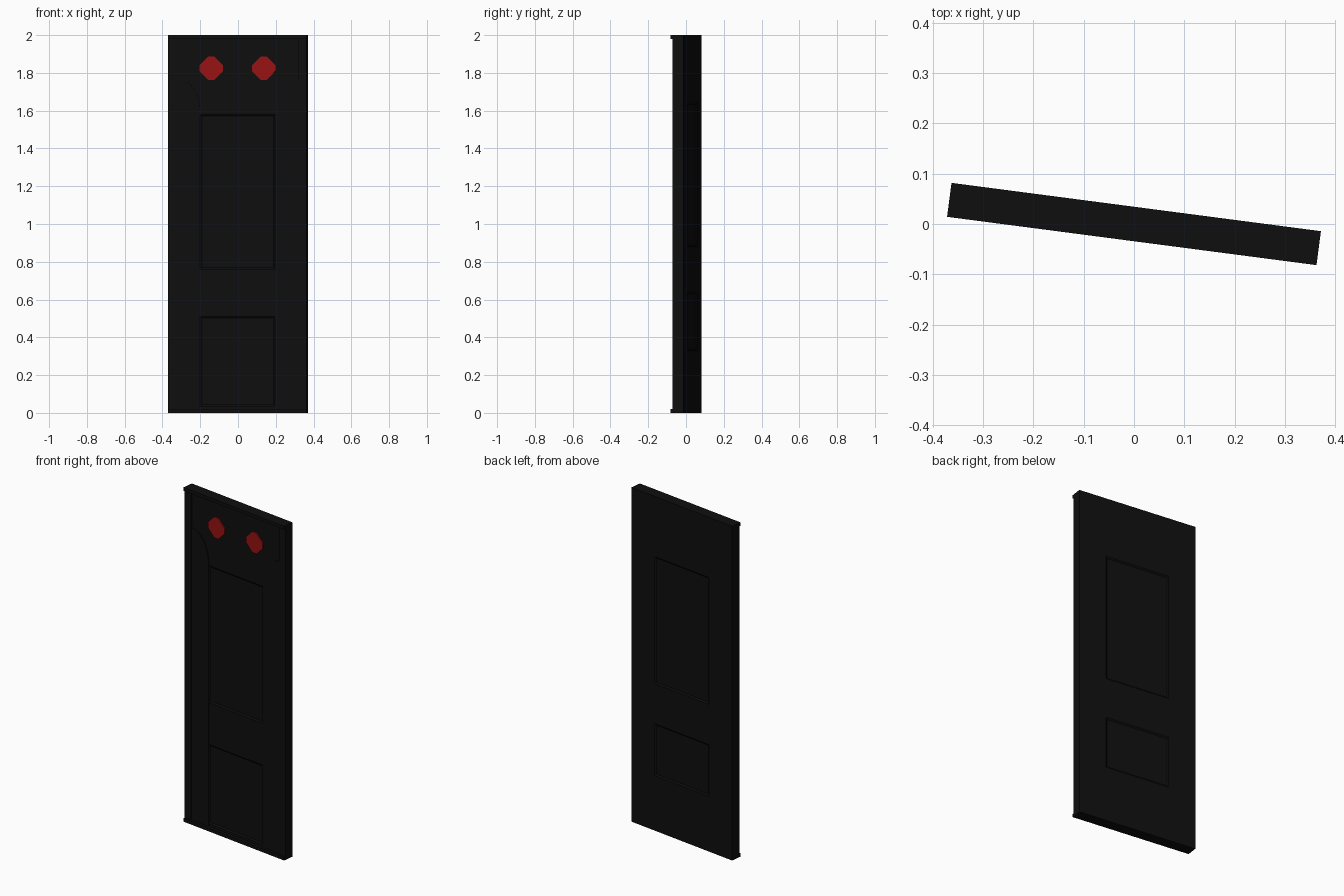
import bpy, bmesh, math

if "Cube" in bpy.data.objects:
    bpy.data.objects.remove(bpy.data.objects["Cube"])

W, H = 0.37, 2.0            # half width, height
FRONT, BACK = -0.034, 0.034
CAP = 0.02                  # cap height
TURN = math.radians(-7.45)  # the door stands slightly ajar


def material(name, rgb):
    m = bpy.data.materials.new(name)
    m.diffuse_color = (*rgb, 1)
    m.use_nodes = True
    m.node_tree.nodes["Principled BSDF"].inputs["Base Color"].default_value = m.diffuse_color
    return m


BLACK = material("near black", (0.0045, 0.0045, 0.0045))
RED = material("dark red", (0.31, 0.006, 0.006))


def finish(name, bm, mat):
    bmesh.ops.recalc_face_normals(bm, faces=bm.faces)
    me = bpy.data.meshes.new(name)
    bm.to_mesh(me)
    bm.free()
    me.materials.append(mat)
    ob = bpy.data.objects.new(name, me)
    ob.rotation_euler.z = TURN
    bpy.context.collection.objects.link(ob)
    return ob


def prism(name, outline, y0, y1, mat):
    """Extrude an (x, z) outline from y0 to y1."""
    bm = bmesh.new()
    face = bm.faces.new([bm.verts.new((x, y0, z)) for x, z in outline])
    ext = bmesh.ops.extrude_face_region(bm, geom=[face])
    for v in ext["geom"]:
        if isinstance(v, bmesh.types.BMVert):
            v.co.y = y1
    return finish(name, bm, mat)


def box(name, x0, x1, y0, y1, z0, z1, mat):
    return prism(name, [(x0, z0), (x1, z0), (x1, z1), (x0, z1)], y0, y1, mat)


def panelled_slab(name, y_face, y_inner, zs):
    """Slab whose visible side has two bevelled recessed panels."""
    xs = [-W, -0.2, 0.2, W]
    bm = bmesh.new()
    grid = [[bm.verts.new((x, y_face, z)) for x in xs] for z in zs]
    panels = []
    for j in range(len(zs) - 1):
        for i in range(3):
            f = bm.faces.new((grid[j][i], grid[j][i + 1],
                              grid[j + 1][i + 1], grid[j + 1][i]))
            if i == 1 and j in (1, 3):
                panels.append(f)
    ext = bmesh.ops.extrude_face_region(bm, geom=bm.faces[:], use_keep_orig=True)
    for v in ext["geom"]:
        if isinstance(v, bmesh.types.BMVert):
            v.co.y = y_inner
    bmesh.ops.recalc_face_normals(bm, faces=bm.faces)
    bmesh.ops.inset_individual(bm, faces=panels, thickness=0.012, depth=-0.006)
    return finish(name, bm, BLACK)


# Door leaf, front and back halves
panelled_slab("front_leaf", -0.016, 0.005, [CAP, 0.035, 0.51, 0.76, 1.58, H - CAP])
panelled_slab("back_leaf", BACK, 0.005, [CAP, 0.33, 0.64, 0.88, 1.64, H - CAP])

# Top and bottom caps, overhanging at the front
box("bottom_cap", -W, W, FRONT, BACK, 0, CAP, BLACK)
box("top_cap", -W, W, FRONT, BACK, H - CAP, H, BLACK)

for s, side in ((-1, "left"), (1, "right")):
    # Raised edge stile
    box(side + "_stile", s * 0.325, s * W, -0.024, -0.016, CAP, H - CAP, BLACK)

    # Side panel with a rounded shoulder
    pts = [(s * 0.325, CAP), (s * 0.2, CAP)]
    for k in range(9):
        a = k / 8 * math.pi / 2
        pts.append((s * (0.325 - 0.125 * math.cos(a)), 1.6 + 0.17 * math.sin(a)))
    prism(side + "_side_panel", pts, -0.02, -0.016, BLACK)

    # Red diamond eye with clipped corners
    r, c, cx, cz = 0.062, 0.016, s * 0.14, 1.825
    eye = [(c, r), (r, c), (r, -c), (c, -r), (-c, -r), (-r, -c), (-r, c), (-c, r)]
    prism(side + "_eye", [(cx + x, cz + z) for x, z in eye], -0.022, -0.016, RED)
